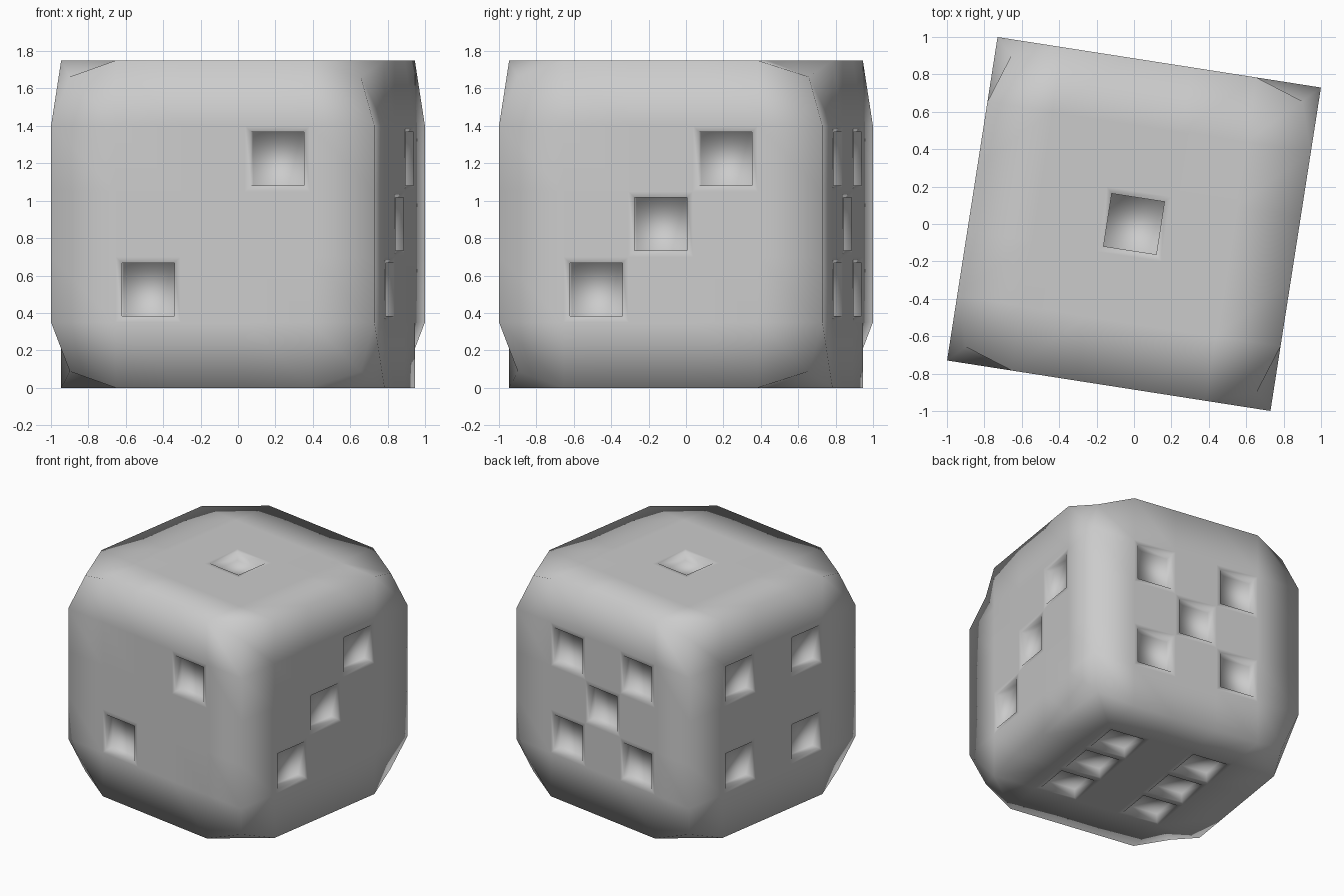
import bpy, bmesh, math
from mathutils import Vector, Matrix

if "Cube" in bpy.data.objects:
    bpy.data.objects.remove(bpy.data.objects["Cube"])

S = 1.75            # cube side
H = S / 2
C = S / 5           # grid cell
Z = Vector((0, 0, 1))

bm = bmesh.new()
bmesh.ops.create_cube(bm, size=S)
bmesh.ops.subdivide_edges(bm, edges=bm.edges[:], cuts=4, use_grid_fill=True)

# pull the eight corners in
corners = [v for v in bm.verts if min(abs(c) for c in v.co) > H - 0.01]
cells = [(v, f, v.co.copy(), f.normal.copy()) for v in corners for f in v.link_faces]
for v in corners:
    v.co *= 0.9

# fold each corner cell: inward (through the corner) or outward (across it)
for v, f, co, n in cells:
    if abs(n.z) > 0.5:
        inward = co.x * co.y > 0
    else:
        inward = co.dot(Z.cross(n)) * co.z < 0
    vs = list(f.verts)
    i = vs.index(v)
    if not inward:
        i += 1
    bmesh.utils.face_split(f, vs[i % 4], vs[(i + 2) % 4])

# pips: (normal, right, up, grid positions)
X, Y = Vector((1, 0, 0)), Vector((0, 1, 0))
four = [(a, b) for a in (-1, 1) for b in (-1, 1)]
sides = [
    (-Y, X, Z, [(-1, -1), (1, 1)]),
    (X, Y, Z, [(-1, -1), (0, 0), (1, 1)]),
    (Z, X, Y, [(0, 0)]),
    (-X, -Y, Z, four),
    (Y, -X, Z, four + [(0, 0)]),
    (-Z, X, Y, four + [(-1, 0), (1, 0)]),
]
for n, r, u, spots in sides:
    targets = [n * H + (r * a + u * b) * C for a, b in spots]
    faces = [min(bm.faces, key=lambda f: (f.calc_center_median() - t).length) for t in targets]
    bmesh.ops.inset_individual(bm, faces=faces, thickness=0.0325, use_even_offset=True)
    floor = bmesh.ops.extrude_discrete_faces(bm, faces=faces)["faces"]
    bmesh.ops.translate(bm, verts=list({v for f in floor for v in f.verts}), vec=-n * 0.07)

# stand on the ground, turned slightly
bm.transform(Matrix.Translation((0, 0, H)) @ Matrix.Rotation(math.radians(-8.87), 4, 'Z'))
bm.normal_update()
for f in bm.faces:
    f.smooth = True

me = bpy.data.meshes.new("die")
bm.to_mesh(me)
bm.free()
bpy.context.collection.objects.link(bpy.data.objects.new("die", me))
